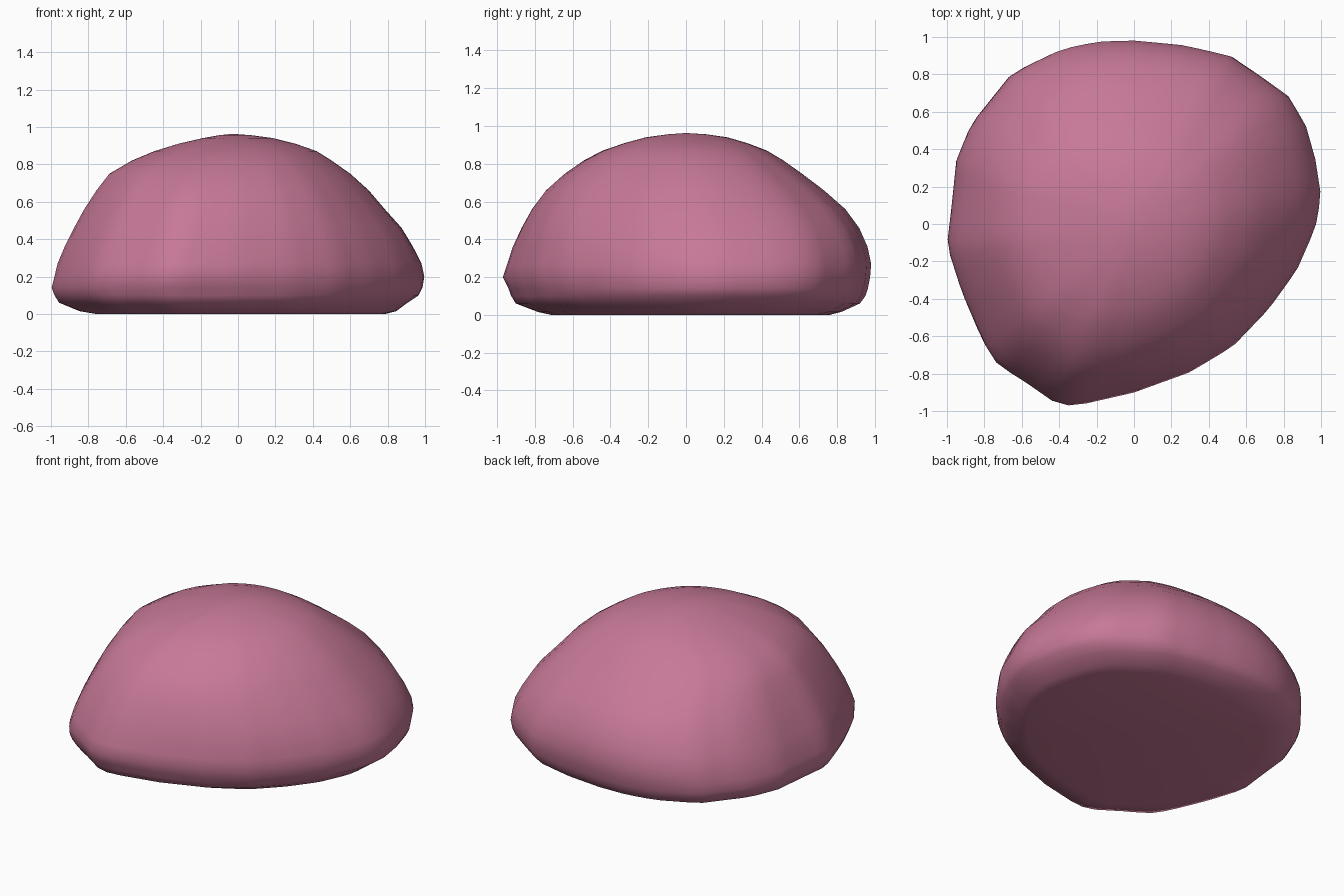
import bpy, bmesh, math
from mathutils import Vector

if "Cube" in bpy.data.objects:
    bpy.data.objects.remove(bpy.data.objects["Cube"])

# Widest plan outline, counter-clockwise (x, y)
OUTLINE = [(1, .15), (.97, .35), (.92, .53), (.83, .69), (.68, .80), (.52, .91), (.27, .965),
           (0, .99), (-.2, .985), (-.4, .945), (-.66, .82), (-.87, .55), (-.95, .35),
           (-.975, .1), (-1, -.12), (-.92, -.38), (-.81, -.65), (-.74, -.76), (-.58, -.86),
           (-.43, -.965), (-.33, -.985), (0, -.91), (.3, -.80), (.53, -.66), (.72, -.46),
           (.87, -.25), (.97, -.02)]
# Height, then reach to the left, right, front and back
LEVELS = [(0, .76, .79, .73, .77), (.015, .85, .85, .80, .83), (.06, .96, .91, .92, .93),
          (.10, .985, .97, .945, .96), (.14, 1, .99, .96, .973), (.20, .985, 1, .99, .985),
          (.27, .968, .985, .968, .99), (.36, .93, .94, .94, .97), (.46, .88, .88, .895, .925),
          (.56, .825, .79, .84, .85), (.66, .76, .705, .765, .735), (.75, .69, .605, .66, .615),
          (.82, .57, .505, .555, .515), (.87, .45, .425, .455, .43), (.91, .32, .31, .335, .325),
          (.94, .19, .19, .22, .22), (.956, .10, .07, .10, .11)]
N = 72


def outline_radius(angle):
    """Distance from the centre to the plan outline along a direction."""
    d = Vector((math.cos(angle), math.sin(angle)))
    best = 0
    for i, p in enumerate(OUTLINE):
        a, b = Vector(p), Vector(OUTLINE[(i + 1) % len(OUTLINE)])
        e = b - a
        den = d.x * e.y - d.y * e.x
        if abs(den) > 1e-9:
            t = (a.x * e.y - a.y * e.x) / den
            s = (a.x * d.y - a.y * d.x) / den
            if t > 0 and -1e-6 <= s <= 1 + 1e-6:
                best = max(best, t)
    return best


# Domed boulder: stacked rings, rounder towards the top
angles = [2 * math.pi * i / N for i in range(N)]
radii = [outline_radius(a) for a in angles]
bm = bmesh.new()
rings = []
for z, left, right, front, back in LEVELS:
    blend = 0.5 * max(0, z - .2) / .76
    ring = []
    for a, r in zip(angles, radii):
        c, s = math.cos(a), math.sin(a)
        x = c * (r * (1 - blend) + blend)
        y = s * (r * (1 - blend) + blend)
        ring.append(bm.verts.new((x * (right if x > 0 else left),
                                  y * (back if y > 0 else front), z)))
    rings.append(ring)
for lo, hi in zip(rings, rings[1:]):
    for i in range(N):
        j = (i + 1) % N
        bm.faces.new((lo[i], lo[j], hi[j], hi[i]))
bm.faces.new(list(reversed(rings[0])))
apex = bm.verts.new((-.03, 0, .963))
for i in range(N):
    bm.faces.new((rings[-1][i], rings[-1][(i + 1) % N], apex))

mesh = bpy.data.meshes.new("boulder")
bm.to_mesh(mesh)
bm.free()
boulder = bpy.data.objects.new("boulder", mesh)
bpy.context.collection.objects.link(boulder)
mat = bpy.data.materials.new("dusky_pink")
mat.diffuse_color = (.57, .19, .31, 1)
mat.use_nodes = True
mat.node_tree.nodes["Principled BSDF"].inputs["Base Color"].default_value = mat.diffuse_color
mesh.materials.append(mat)

bpy.context.view_layer.objects.active = boulder
boulder.select_set(True)
bpy.ops.object.shade_smooth_by_angle(angle=math.radians(60))
